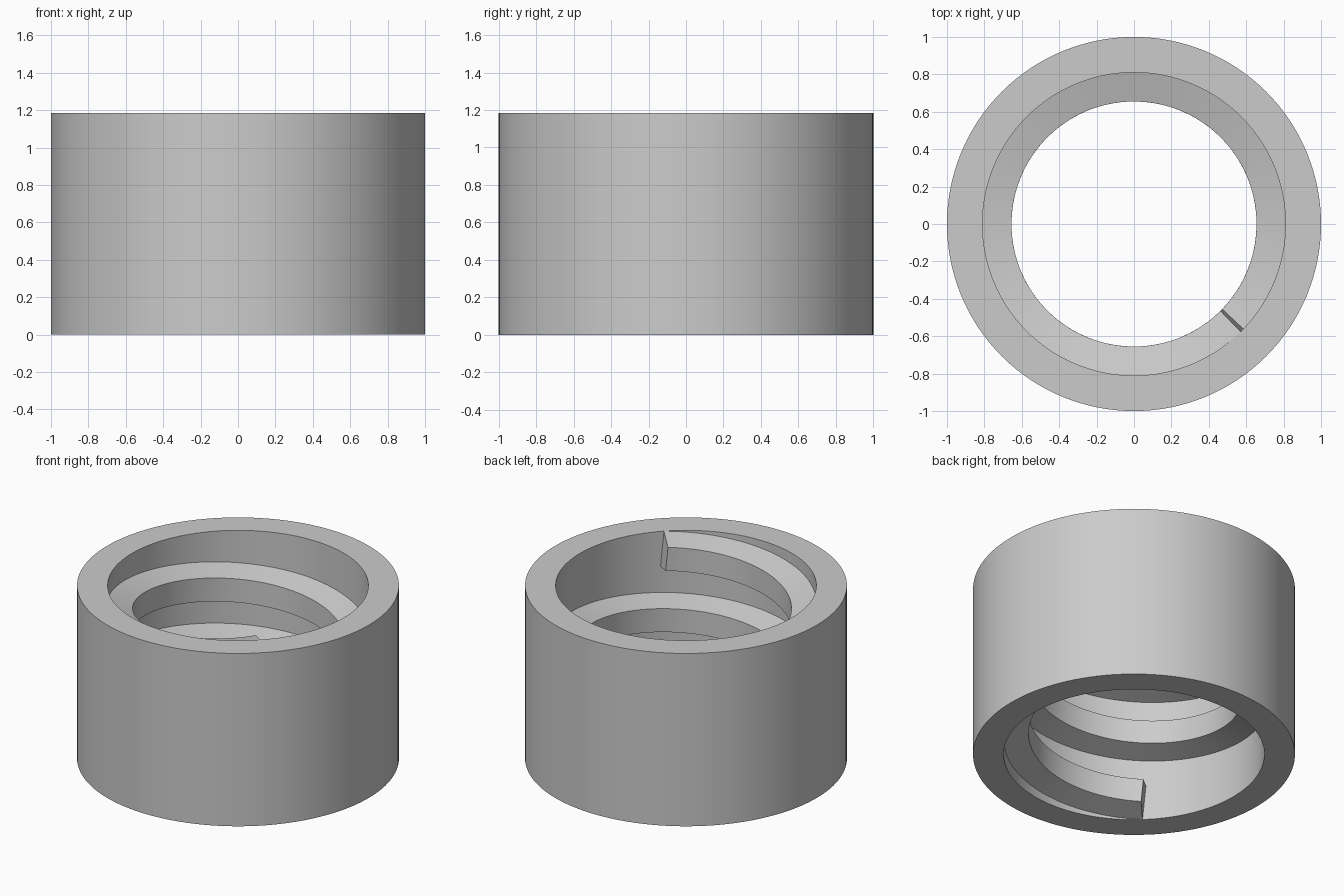
import bpy
import bmesh
from math import sin, cos, atan2, pi, radians
from mathutils import Vector

cube = bpy.data.objects.get("Cube")
if cube:
    bpy.data.objects.remove(cube, do_unlink=True)

HEIGHT = 1.185
OUTER, BORE, CREST = 1.0, 0.81, 0.655
ROOT_HALF, CREST_HALF = 0.12, 0.08
TURNS, END_ANGLE = 2.25, radians(-44.5)
SEGMENTS = 128

grey = bpy.data.materials.new("light grey")
grey.use_nodes = True
grey.diffuse_color = (0.6, 0.6, 0.6, 1)
grey.node_tree.nodes["Principled BSDF"].inputs["Base Color"].default_value = (0.6, 0.6, 0.6, 1)


def sweep(name, sections, closed):
    """Skin a row of equal cross-sections, joined in a loop or capped at the ends."""
    bm = bmesh.new()
    rings = [[bm.verts.new(p) for p in s] for s in sections]
    pairs = list(zip(rings, rings[1:]))
    if closed:
        pairs.append((rings[-1], rings[0]))
    else:
        bm.faces.new(rings[0])
        bm.faces.new(rings[-1])
    for a, b in pairs:
        for i in range(len(a)):
            j = (i + 1) % len(a)
            bm.faces.new((a[i], a[j], b[j], b[i]))
    bmesh.ops.recalc_face_normals(bm, faces=bm.faces)
    mesh = bpy.data.meshes.new(name)
    bm.to_mesh(mesh)
    bm.free()
    mesh.materials.append(grey)
    obj = bpy.data.objects.new(name, mesh)
    bpy.context.collection.objects.link(obj)
    bpy.ops.object.select_all(action="DESELECT")
    obj.select_set(True)
    bpy.context.view_layer.objects.active = obj
    bpy.ops.object.shade_smooth_by_angle(angle=radians(12))
    return obj


# Plain cylindrical sleeve
def sleeve_section(angle):
    profile = [(BORE, 0), (OUTER, 0), (OUTER, HEIGHT), (BORE, HEIGHT)]
    return [Vector((r * cos(angle), r * sin(angle), z)) for r, z in profile]


sweep("sleeve", [sleeve_section(2 * pi * i / SEGMENTS) for i in range(SEGMENTS)], True)

# Trapezoidal internal thread, rising anticlockwise, root sunk into the sleeve
low, high = ROOT_HALF, HEIGHT - ROOT_HALF
lead = atan2((high - low) / TURNS, pi * (BORE + CREST))
SINK = 0.012
extra = SINK * (ROOT_HALF - CREST_HALF) / (BORE - CREST)
trapezoid = [(CREST, -CREST_HALF), (BORE, -ROOT_HALF), (BORE + SINK, -ROOT_HALF),
             (BORE + SINK, ROOT_HALF), (BORE, ROOT_HALF), (CREST, CREST_HALF)]


def thread_section(t):
    angle = END_ANGLE - (1 - t) * TURNS * 2 * pi
    radial = Vector((cos(angle), sin(angle), 0))
    tangent = Vector((-sin(angle), cos(angle), 0))
    up = Vector((0, 0, cos(lead))) - tangent * sin(lead)
    centre = Vector((0, 0, low + t * (high - low)))
    return [centre + radial * r + up * h for r, h in trapezoid]


steps = int(SEGMENTS * TURNS)
sweep("internal_thread", [thread_section(i / steps) for i in range(steps + 1)], False)
